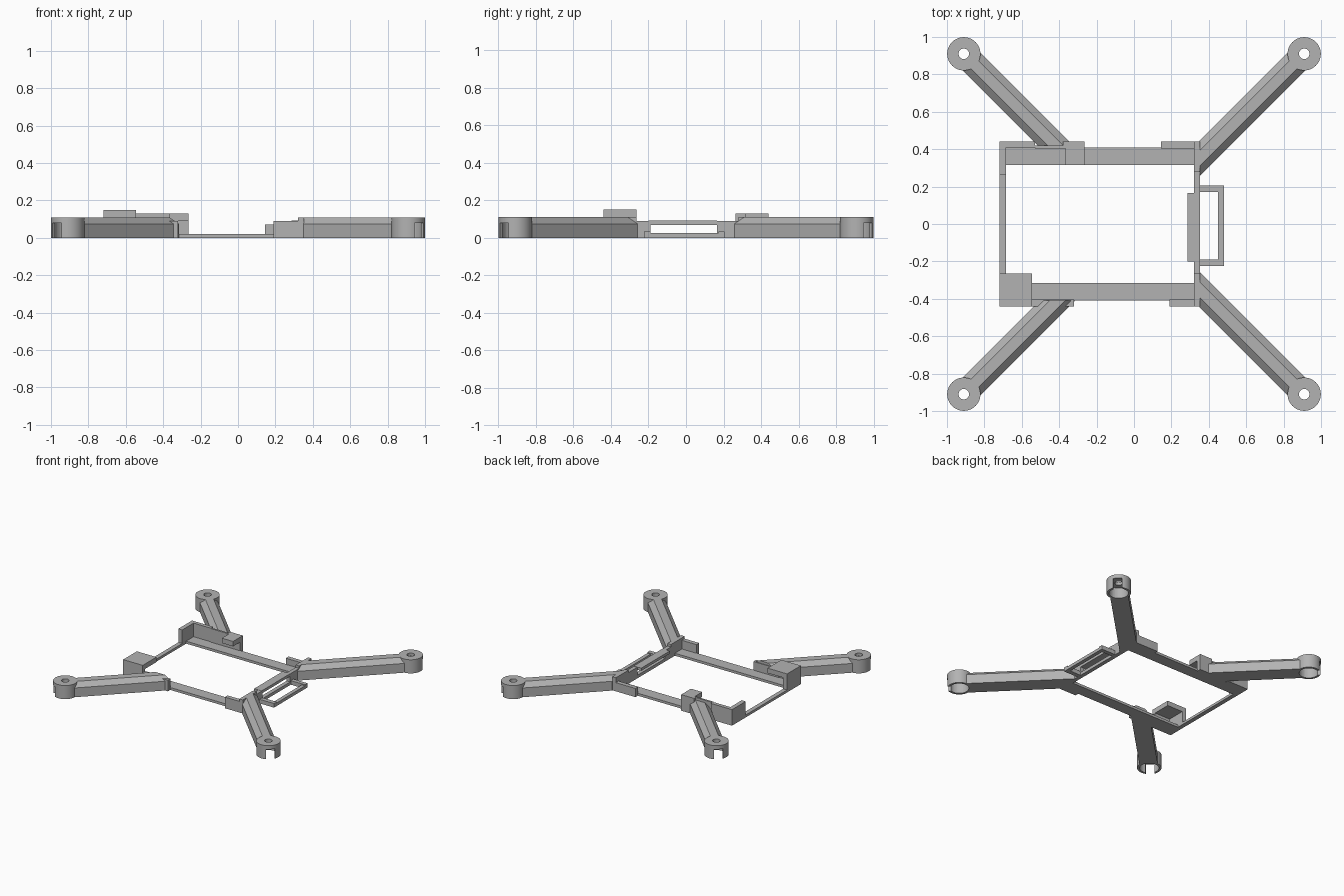
import bpy, bmesh, math
from mathutils import Matrix, Vector

cube = bpy.data.objects.get("Cube")
if cube:
    bpy.data.objects.remove(cube, do_unlink=True)

grey = bpy.data.materials.new("light_grey_plastic")
grey.use_nodes = True
COLOUR = (0.45, 0.45, 0.45, 1)
grey.diffuse_color = COLOUR
grey.node_tree.nodes["Principled BSDF"].inputs["Base Color"].default_value = COLOUR


def make(name, bm):
    mesh = bpy.data.meshes.new(name)
    bmesh.ops.recalc_face_normals(bm, faces=bm.faces[:])
    bm.to_mesh(mesh)
    bm.free()
    mesh.materials.append(grey)
    ob = bpy.data.objects.new(name, mesh)
    bpy.context.collection.objects.link(ob)
    return ob


def add_box(bm, x, y, z, turn=Matrix()):
    size = Matrix.Diagonal((x[1] - x[0], y[1] - y[0], z[1] - z[0], 1))
    mid = Matrix.Translation((sum(x) / 2, sum(y) / 2, sum(z) / 2))
    bmesh.ops.create_cube(bm, size=1, matrix=turn @ mid @ size)


def box(name, x, y, z):
    bm = bmesh.new()
    add_box(bm, x, y, z)
    return make(name, bm)


def cylinder(name, place, radius, low, high):
    bm = bmesh.new()
    bmesh.ops.create_cone(bm, cap_ends=True, segments=40, radius1=radius, radius2=radius,
                          depth=high - low,
                          matrix=place @ Matrix.Translation((0, 0, (low + high) / 2)))
    return make(name, bm)


def cut(ob, cutters):
    for c in cutters:
        mod = ob.modifiers.new("cut", "BOOLEAN")
        mod.operation, mod.object, mod.solver = "DIFFERENCE", c, "EXACT"


def smooth(ob):
    for o in bpy.context.selected_objects:
        o.select_set(False)
    ob.select_set(True)
    bpy.context.view_layer.objects.active = ob
    bpy.ops.object.shade_smooth_by_angle(angle=math.radians(30))


# Thin rails of the open rectangular frame
RAIL = (0, 0.02)
box("back_rail", (-0.72, 0.35), (0.315, 0.41), RAIL)
box("front_rail", (-0.72, 0.35), (-0.41, -0.315), RAIL)
box("right_rail", (-0.72, -0.685), (-0.41, 0.41), RAIL)

# Raised back corner and its clip
box("back_corner_side_wall", (-0.72, -0.685), (0.265, 0.44), (0, 0.13))
box("back_corner_wall", (-0.72, -0.53), (0.41, 0.44), (0, 0.13))
box("back_thin_wall", (-0.53, -0.365), (0.405, 0.42), (0, 0.13))
box("back_clip_wall", (-0.38, -0.265), (0.405, 0.44), (0, 0.13))
box("back_clip_plate", (-0.365, -0.265), (0.315, 0.44), (0.09, 0.13))

# Covered front corner
box("front_corner_side_wall", (-0.72, -0.685), (-0.44, -0.265), (0, 0.15))
box("front_corner_wall", (-0.72, -0.545), (-0.44, -0.41), (0, 0.15))
box("front_corner_cover", (-0.72, -0.545), (-0.44, -0.265), (0.11, 0.15))

# Tabs along the outside of the rails
box("front_right_tab", (-0.545, -0.32), (-0.44, -0.405), (0, 0.09))
box("front_left_tab", (0.19, 0.35), (-0.44, -0.405), (0, 0.09))
box("back_left_tab", (0.145, 0.35), (0.405, 0.44), (0, 0.07))

# Left wall with its window
box("left_corner_front", (0.32, 0.352), (-0.44, -0.265), (0, 0.11))
box("left_corner_back", (0.32, 0.352), (0.28, 0.44), (0, 0.11))
box("left_wall_front", (0.32, 0.352), (-0.27, -0.19), (0, 0.09))
box("left_wall_back", (0.32, 0.352), (0.165, 0.29), (0, 0.09))
box("left_sill", (0.32, 0.352), (-0.2, 0.17), (0, 0.025))
box("left_lintel", (0.285, 0.352), (-0.2, 0.165), (0.07, 0.092))

# Loop bracket outside the left wall
box("bracket_front_leg", (0.35, 0.48), (-0.225, -0.19), (0, 0.033))
box("bracket_back_leg", (0.35, 0.48), (0.172, 0.205), (0, 0.033))
box("bracket_bar", (0.45, 0.48), (-0.225, 0.205), (0, 0.025))

# Four diagonal arms with chamfered tops, ending in hollow motor cups
HALF, TOP = 0.067, 0.03
SECTION = [(-HALF, 0), (HALF, 0), (HALF, 0.075), (TOP, 0.11), (-TOP, 0.11), (-HALF, 0.075)]
for sx, side in ((-1, "right"), (1, "left")):
    for sy, end in ((-1, "front"), (1, "back")):
        place = (Matrix.Translation((sx * 0.91, sy * 0.91, 0))
                 @ Matrix.Rotation(math.atan2(sy, sx), 4, "Z"))
        # Cutters: cup interior, shaft hole and outward cable slot
        cup = cylinder("cup_cutter", place, 0.071, -0.05, 0.085)
        hole = cylinder("shaft_cutter", place, 0.028, -0.02, 0.2)
        bm = bmesh.new()
        add_box(bm, (0.03, 0.2), (-0.033, 0.033), (-0.05, 0.08), place)
        slot = make("slot_cutter", bm)
        for helper in (cup, hole, slot):
            helper.hide_render = True
            helper.hide_set(True)
            helper.display_type = "WIRE"

        # Arm prism, trimmed flush against the frame
        bm = bmesh.new()
        face = bm.faces.new([bm.verts.new(place @ Vector((-1.1, y, z))) for y, z in SECTION])
        grown = bmesh.ops.extrude_face_region(bm, geom=[face])["geom"]
        bmesh.ops.translate(bm, verts=[v for v in grown if isinstance(v, bmesh.types.BMVert)],
                            vec=place.to_3x3() @ Vector((1.07, 0, 0)))
        if sx > 0:
            plane, normal = (0.35, 0, 0), (1, 0, 0)
        else:
            plane, normal = (0, sy * 0.41, 0), (0, sy, 0)
        bmesh.ops.bisect_plane(bm, geom=bm.verts[:] + bm.edges[:] + bm.faces[:],
                               plane_co=plane, plane_no=normal, clear_inner=True)
        bmesh.ops.holes_fill(bm, edges=[e for e in bm.edges if e.is_boundary])
        arm = make(f"{end}_{side}_arm", bm)
        cut(arm, (cup, hole))

        motor = cylinder(f"{end}_{side}_motor_cup", place, 0.089, 0, 0.11)
        cut(motor, (cup, hole, slot))
        smooth(motor)
